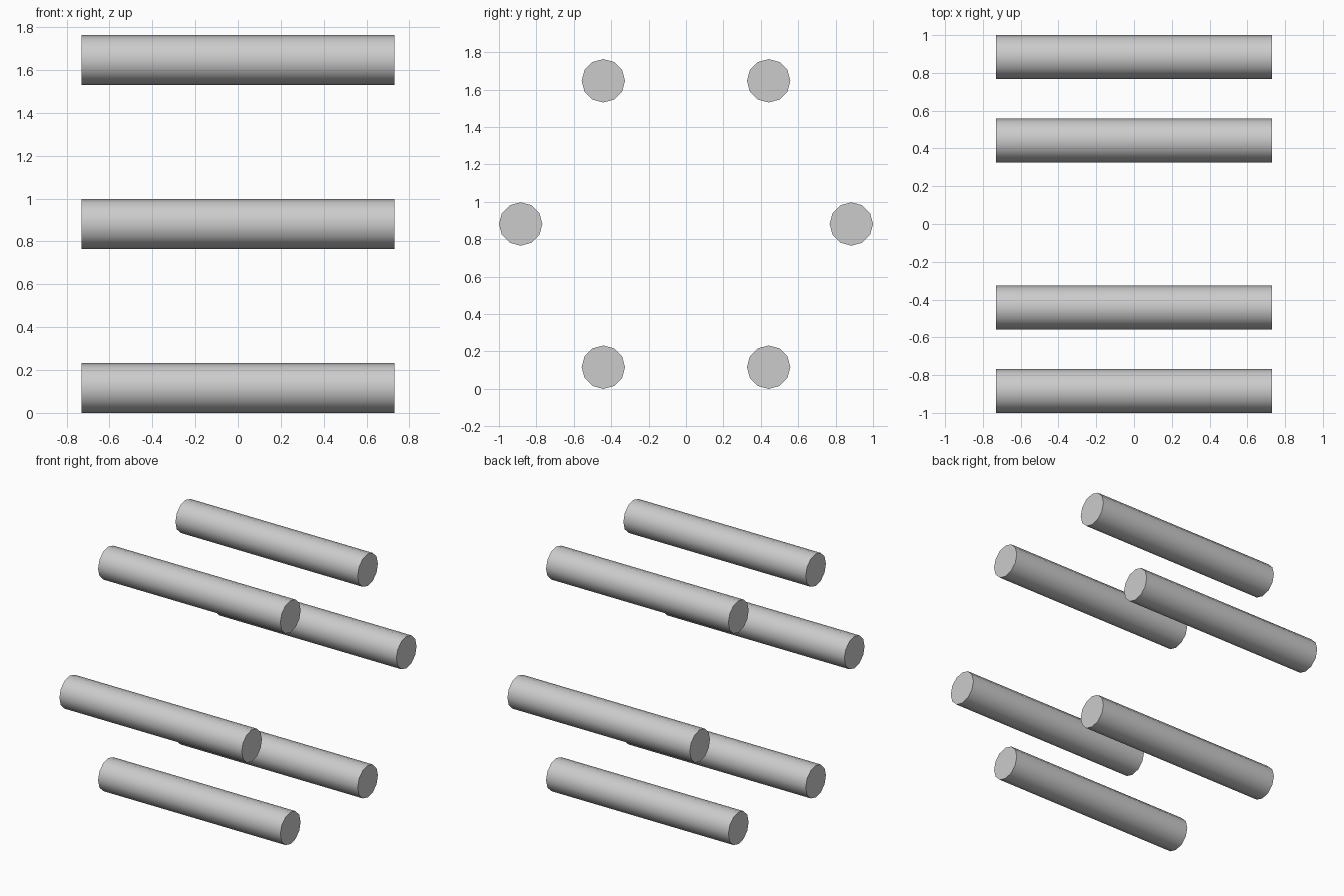
import bpy
import math

if "Cube" in bpy.data.objects:
    bpy.data.objects.remove(bpy.data.objects["Cube"])

ROD_RADIUS = 0.116
ROD_LENGTH = 1.46
RING_RADIUS = 1.0 - ROD_RADIUS
CENTER_Z = RING_RADIUS * math.sin(math.pi / 3) + ROD_RADIUS


def add_rod(index):
    # One capped rod lying along x, placed on a hexagon in the y-z plane
    angle = index * math.pi / 3
    bpy.ops.mesh.primitive_cylinder_add(
        vertices=12, radius=ROD_RADIUS, depth=ROD_LENGTH,
        location=(0, RING_RADIUS * math.cos(angle),
                  CENTER_Z + RING_RADIUS * math.sin(angle)),
        rotation=(0, math.pi / 2, 0))
    rod = bpy.context.object
    rod.name = f"rod_{index + 1}"
    # Smooth sides, sharp end caps
    bpy.ops.object.shade_smooth_by_angle(angle=math.radians(40))


for i in range(6):
    add_rod(i)
